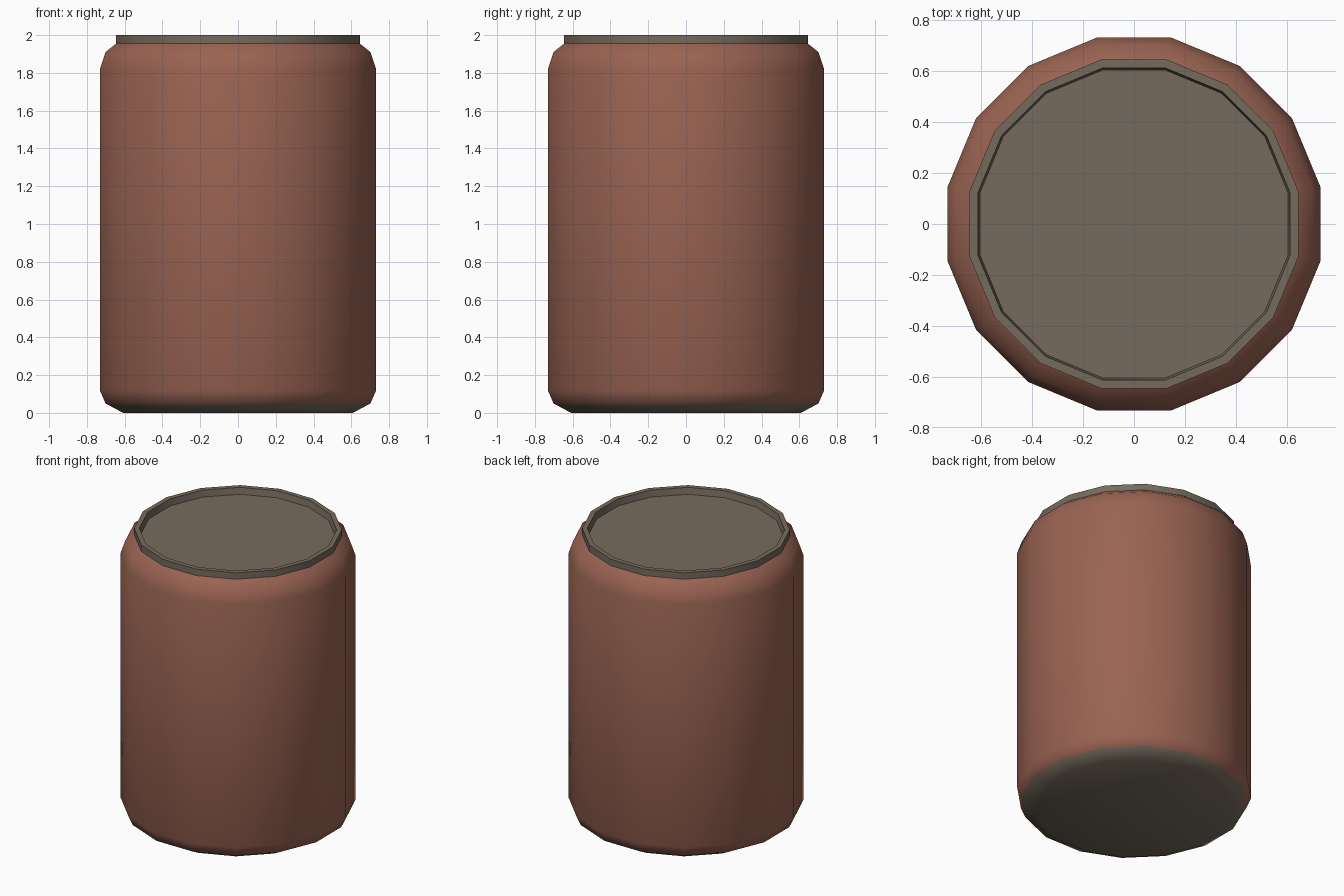
import bpy, bmesh, math

if "Cube" in bpy.data.objects:
    bpy.data.objects.remove(bpy.data.objects["Cube"])

SIDES = 16


def material(name, rgb):
    m = bpy.data.materials.new(name)
    m.diffuse_color = (*rgb, 1)
    m.use_nodes = True
    m.node_tree.nodes["Principled BSDF"].inputs["Base Color"].default_value = m.diffuse_color
    return m


def lathe(name, profile, mats, cap, smooth):
    """Spin (radius, z, material index) points; cap is the ring closed with a flat face."""
    bm = bmesh.new()
    rings = []
    for r, z, _ in profile:
        ring = []
        for i in range(SIDES):
            a = 2 * math.pi * (i + 0.5) / SIDES
            ring.append(bm.verts.new((r * math.cos(a), r * math.sin(a), z)))
        rings.append(ring)
    for k in range(len(rings) - 1):
        lo, hi = rings[k], rings[k + 1]
        for i in range(SIDES):
            j = (i + 1) % SIDES
            f = bm.faces.new((lo[i], lo[j], hi[j], hi[i]))
            f.material_index = profile[k][2]
    end = rings[cap]
    f = bm.faces.new(end if cap == -1 else end[::-1])
    f.material_index = profile[cap][2]
    mesh = bpy.data.meshes.new(name)
    bm.to_mesh(mesh)
    bm.free()
    for m in mats:
        mesh.materials.append(m)
    ob = bpy.data.objects.new(name, mesh)
    bpy.context.collection.objects.link(ob)
    bpy.ops.object.select_all(action='DESELECT')
    ob.select_set(True)
    bpy.context.view_layer.objects.active = ob
    bpy.ops.object.shade_smooth_by_angle(angle=math.radians(smooth))
    return ob


paint = material("red_brown_paint", (0.32, 0.125, 0.085))
metal = material("bare_metal", (0.18, 0.145, 0.11))

# Painted wall with bare metal base chamfer
lathe("can_body", [
    (0.62, 0.0, 1), (0.715, 0.05, 0), (0.746, 0.12, 0),
    (0.746, 1.82, 0), (0.715, 1.91, 0), (0.658, 1.955, 0),
], [paint, metal], cap=0, smooth=42)

# Raised rim and recessed lid
lathe("can_lid", [
    (0.658, 1.955, 0), (0.658, 2.0, 0), (0.625, 2.0, 0), (0.617, 1.955, 0),
], [metal], cap=-1, smooth=42)
